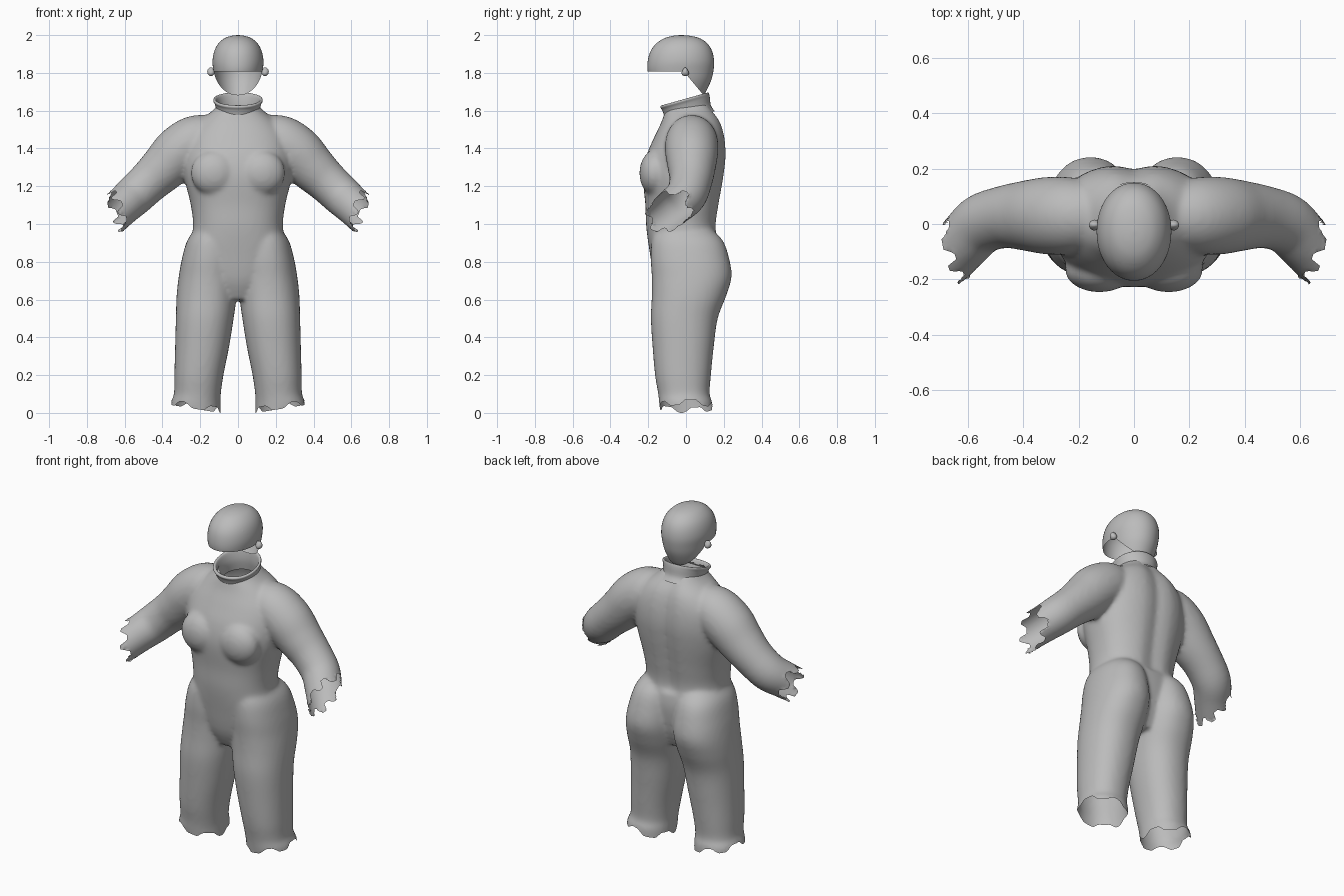
import bpy, bmesh, math
from mathutils import Vector

if "Cube" in bpy.data.objects:
    bpy.data.objects.remove(bpy.data.objects["Cube"])

mat = bpy.data.materials.new("grey cloth")
mat.diffuse_color = (0.5, 0.5, 0.5, 1)
mat.use_nodes = True
mat.node_tree.nodes["Principled BSDF"].inputs["Base Color"].default_value = mat.diffuse_color


def spline(rows, steps=5):
    """Catmull-Rom interpolation through rows of numbers."""
    out, n = [], len(rows)
    for i in range(n - 1):
        p = [rows[max(0, min(n - 1, i + k))] for k in (-1, 0, 1, 2)]
        for s in range(steps):
            t = s / steps
            out.append([0.5 * (2 * b + (c - a) * t + (2 * a - 5 * b + 4 * c - d) * t * t
                               + (3 * b - a - 3 * c + d) * t ** 3) for a, b, c, d in zip(*p)])
    return out + [list(rows[-1])]


def oval(cx, hw, yf, yb, z, power=2.3, n=48, tilt=0.0, groove=0.0):
    """Rounded cross-section, optionally tilted or with a groove down the back."""
    ring = []
    for i in range(n):
        a = 2 * math.pi * i / n
        c, s = math.cos(a), math.sin(a)
        x = cx + hw * math.copysign(abs(c) ** (2 / power), c)
        y = (yf + yb) / 2 + (yb - yf) / 2 * math.copysign(abs(s) ** (2 / power), s)
        if s > 0:
            y -= groove * math.exp(-(x / 0.05) ** 2)
        ring.append(Vector((x, y, z + tilt * y)))
    return ring


def loft(bm, rings, caps=True):
    vs = [[bm.verts.new(p) for p in r] for r in rings]
    fs, n = [], len(vs[0])
    for a, b in zip(vs, vs[1:]):
        fs += [bm.faces.new((a[i], a[(i + 1) % n], b[(i + 1) % n], b[i])) for i in range(n)]
    if caps:
        fs += [bm.faces.new(vs[0][::-1]), bm.faces.new(vs[-1])]
    bmesh.ops.recalc_face_normals(bm, faces=fs)


def add_object(name, bm):
    me = bpy.data.meshes.new(name)
    bm.to_mesh(me)
    bm.free()
    ob = bpy.data.objects.new(name, me)
    bpy.context.collection.objects.link(ob)
    me.materials.append(mat)
    for p in me.polygons:
        p.use_smooth = True
    return ob


# --- Suit volumes: torso, chest, legs and sleeves ---
bm = bmesh.new()
torso = [(0.60, .10, -.12, .12), (0.70, .20, -.165, .16), (0.85, .26, -.192, .18),
         (0.98, .238, -.21, .165), (1.10, .25, -.215, .18), (1.25, .285, -.228, .205),
         (1.36, .29, -.21, .217), (1.46, .27, -.168, .21), (1.54, .21, -.13, .188),
         (1.60, .135, -.11, .15), (1.64, .10, -.09, .125)]
loft(bm, [oval(0, w, f, b, z, groove=0.02 if z > 0.95 else 0) for z, w, f, b in spline(torso)])

legs = [(1.0, .12, .08, -.15, .10), (.92, .14, .125, -.18, .19), (.82, .15, .146, -.187, .228),
        (.72, .158, .156, -.181, .241), (.62, .166, .159, -.181, .213), (.50, .176, .153, -.186, .168),
        (.35, .19, .143, -.177, .147), (.20, .207, .13, -.164, .132), (.10, .215, .124, -.147, .125),
        (.05, .224, .132, -.142, .14), (-.05, .224, .132, -.13, .14)]
sleeve = [(.12, .03, 1.47, .11), (.22, .03, 1.44, .137), (.31, .03, 1.38, .14), (.39, .03, 1.30, .127),
          (.47, .025, 1.225, .113), (.55, 0, 1.15, .108), (.61, -.06, 1.095, .102),
          (.68, -.135, 1.03, .098), (.76, -.22, .96, .094)]
for side in (1, -1):
    loft(bm, [oval(side * cx, w, f, b, z, 2.2) for z, cx, w, f, b in spline(legs)])
    path = spline(sleeve)
    pts = [Vector((side * p[0], p[1], p[2])) for p in path]
    rings = []
    for i, p in enumerate(pts):
        t = (pts[min(i + 1, len(pts) - 1)] - pts[max(i - 1, 0)]).normalized()
        u = t.cross(Vector((0, 1, 0))).normalized()
        v = u.cross(t)
        rings.append([p + path[i][3] * (u * math.cos(k * math.pi / 18) + v * math.sin(k * math.pi / 18))
                      for k in range(36)])
    loft(bm, rings)
    breast = bmesh.ops.create_uvsphere(bm, u_segments=24, v_segments=16, radius=1)["verts"]
    for q in breast:
        q.co = Vector((side * .125 + q.co.x * .125, -.165 + q.co.y * .082, 1.27 + q.co.z * .12))
raw = add_object("suit_volume", bm)

# --- Fuse the volumes into one soft surface ---
rm = raw.modifiers.new("fuse", "REMESH")
rm.mode, rm.voxel_size = "VOXEL", 0.012
sm = raw.modifiers.new("soften", "SMOOTH")
sm.factor, sm.iterations = 0.5, 8
fused = bpy.data.meshes.new_from_object(raw.evaluated_get(bpy.context.evaluated_depsgraph_get()))
bpy.data.objects.remove(raw)
bm = bmesh.new()
bm.from_mesh(fused)


def teeth(a, count, phase=0.0):
    """Ragged wave from -1 to 1 around a hem."""
    return max(-1, min(1, 1.6 * math.sin(count * a + phase) + 0.5 * math.sin(2 * a + 1)))


# --- Torn hems: signed distance past the cut, and the cut direction ---
CUFF, AXIS = Vector((.638, -.095, 1.06)), Vector((.92, -.18, -.27)).normalized()
U = AXIS.cross(Vector((0, 1, 0))).normalized()
V = U.cross(AXIS)


def past_cut(co):
    side = 1 if co.x > 0 else -1
    p = Vector((abs(co.x), co.y, co.z))
    if p.x > .5 and p.z > .8:
        d = p - CUFF
        wave = .02 * teeth(math.atan2(d.dot(V), d.dot(U)), 7)
        return d.dot(AXIS) - wave, Vector((AXIS.x * side, AXIS.y, AXIS.z))
    if p.z < .3:
        a = math.atan2(p.y, p.x - .224)
        return .035 + .16 * (p.x - .224) + .014 * teeth(a, 5, .6) - p.z, Vector((0, 0, -1))
    return -1, None


def in_neck(c):
    return c.z > 1.45 and (c.x / .112) ** 2 + ((c.y - .01) / .115) ** 2 < 1


doomed = []
for f in bm.faces:
    c = f.calc_center_median()
    if past_cut(c)[0] > 0 or in_neck(c):
        doomed.append(f)
bmesh.ops.delete(bm, geom=doomed, context="FACES")
for v in bm.verts:
    if v.is_boundary:
        d, n = past_cut(v.co)
        if n and abs(d) < .02:
            v.co -= n * d
add_object("body_suit", bm)

# --- Collar with a rolled rim and lining ---
bm = bmesh.new()
collar = [(.138, -.132, .152, 1.555), (.116, -.114, .132, 1.59), (.122, -.125, .126, 1.635),
          (.131, -.136, .122, 1.655), (.126, -.13, .117, 1.664), (.115, -.118, .107, 1.655),
          (.105, -.103, .102, 1.60), (.112, -.105, .11, 1.54)]
loft(bm, [oval(0, w, f, b, z, 2.1, 48, .28) for w, f, b, z in spline(collar, 4)], caps=False)
add_object("collar", bm)

# --- Cap: egg-shaped dome, open at the face, running down to the nape ---
bm = bmesh.new()
dome = [(1.67, .085, -.12, .085), (1.70, .10, -.15, .105), (1.76, .12, -.185, .133),
        (1.81, .13, -.203, .145), (1.86, .135, -.203, .149), (1.91, .127, -.19, .14),
        (1.95, .108, -.163, .118), (1.98, .077, -.122, .08), (1.995, .04, -.075, .03),
        (2.0, .004, -.03, -.02)]
loft(bm, [oval(0, w, f, b, z, 2.05) for z, w, f, b in spline(dome, 4)])
brow, nape = Vector((0, 0, 1.808)), Vector((0, -.012, 1.808))
slant = Vector((0, .77, .64))
for point, normal in ((brow, Vector((0, 0, 1))), (nape, slant)):
    bmesh.ops.bisect_plane(bm, geom=bm.verts[:] + bm.edges[:] + bm.faces[:],
                           plane_co=point, plane_no=normal)
doomed = []
for f in bm.faces:
    c = f.calc_center_median()
    if c.z < brow.z and ((c - nape).dot(slant) < 0 or c.z < 1.675):
        doomed.append(f)
bmesh.ops.delete(bm, geom=doomed, context="FACES")
add_object("cap", bm)

# --- Ear stubs: small lobes tapering upward ---
for side, name in ((1, "ear_left"), (-1, "ear_right")):
    bm = bmesh.new()
    bmesh.ops.create_uvsphere(bm, u_segments=16, v_segments=10, radius=1)
    for v in bm.verts:
        taper = 1 - .45 * v.co.z
        v.co = Vector((side * (.143 + .02 * v.co.x), -.004 + .018 * v.co.y * taper, 1.806 + .023 * v.co.z))
    if side < 0:
        bmesh.ops.reverse_faces(bm, faces=bm.faces[:])
    add_object(name, bm)
